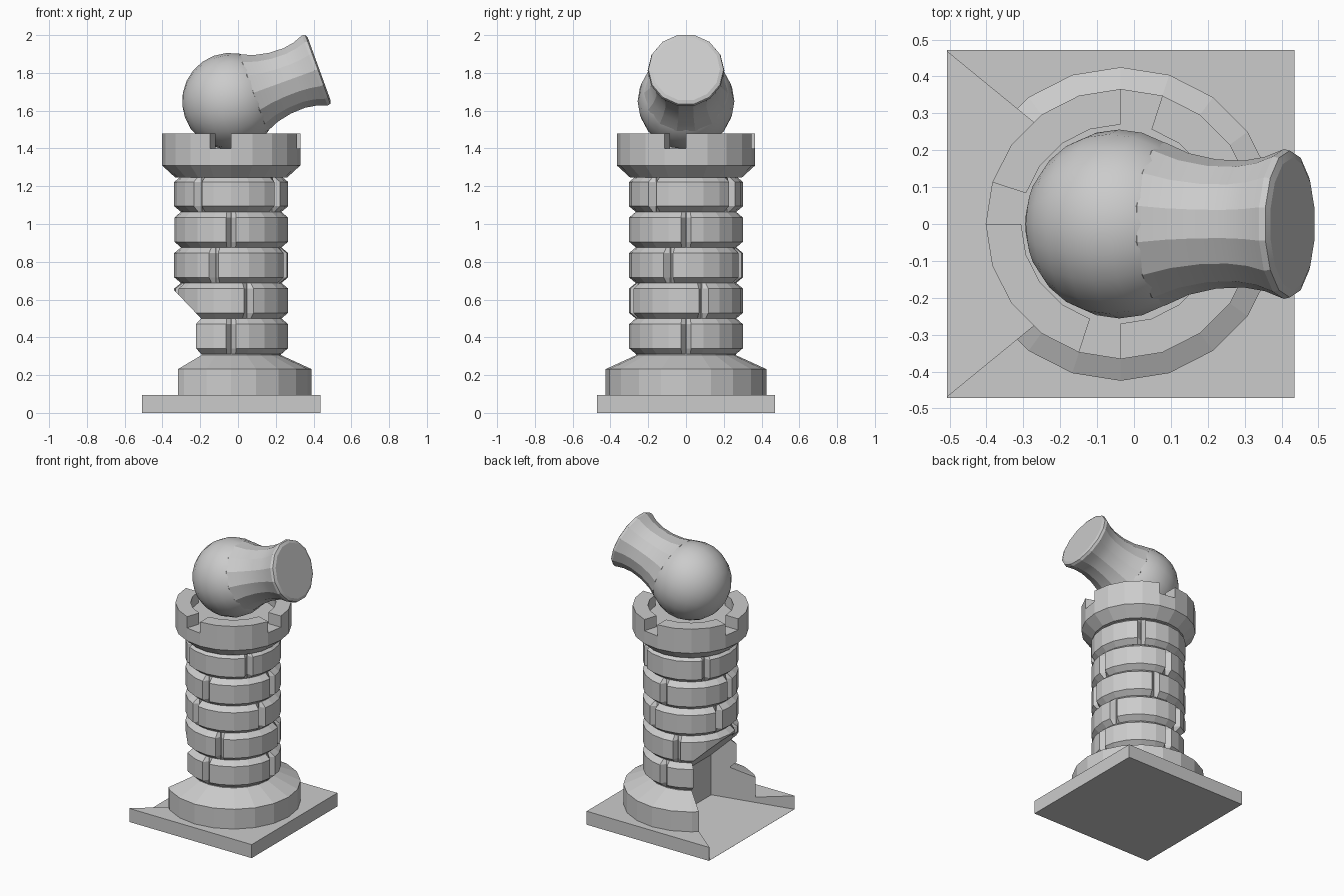
import bpy, bmesh, math
from mathutils import Matrix, Vector

if "Cube" in bpy.data.objects:
    bpy.data.objects.remove(bpy.data.objects["Cube"])

AX = -0.036          # tower axis in x
SIDES = 20
STEP = 2 * math.pi / SIDES


def make_object(name, bm, smooth=None):
    bmesh.ops.remove_doubles(bm, verts=bm.verts, dist=1e-5)
    bmesh.ops.recalc_face_normals(bm, faces=bm.faces)
    me = bpy.data.meshes.new(name)
    bm.to_mesh(me)
    bm.free()
    ob = bpy.data.objects.new(name, me)
    bpy.context.collection.objects.link(ob)
    if smooth:
        bpy.ops.object.select_all(action='DESELECT')
        ob.select_set(True)
        bpy.context.view_layer.objects.active = ob
        bpy.ops.object.shade_smooth_by_angle(angle=math.radians(smooth))
    return ob


def bridge(bm, a, b, closed):
    n = len(a)
    for i in range(n if closed else n - 1):
        j = (i + 1) % n
        bm.faces.new((a[i], a[j], b[j], b[i]))


def lathe(bm, profile, n, phase=0.0, mat=Matrix()):
    """Closed solid of revolution about z from open (radius, z) profile."""
    rings = []
    for r, z in profile:
        rings.append([bm.verts.new(mat @ Vector((r * math.cos(phase + i * 2 * math.pi / n),
                                                 r * math.sin(phase + i * 2 * math.pi / n), z)))
                      for i in range(n)])
    for a, b in zip(rings, rings[1:]):
        bridge(bm, a, b, True)
    bm.faces.new(rings[0])
    bm.faces.new(rings[-1])


def arc_block(bm, columns):
    """Closed block swept round the axis; columns = (angle, [(r, z), ...])."""
    cols = [[bm.verts.new((AX + r * math.cos(a), r * math.sin(a), z)) for r, z in prof]
            for a, prof in columns]
    for a, b in zip(cols, cols[1:]):
        bridge(bm, a, b, True)
    bm.faces.new(cols[0])
    bm.faces.new(cols[-1])


tower = Matrix.Translation((AX, 0, 0))

# square plinth
bm = bmesh.new()
bmesh.ops.create_cube(bm, size=1, matrix=Matrix.Translation((AX, 0, 0.047)) @ Matrix.Diagonal((0.943, 0.943, 0.094, 1)))
plinth = make_object("plinth", bm)

# round footing with sloped shoulder
bm = bmesh.new()
lathe(bm, [(0.425, 0.09), (0.425, 0.232), (0.25, 0.312)], SIDES, 0, tower)
footing = make_object("footing", bm)

# plain core behind the bricks
bm = bmesh.new()
lathe(bm, [(0.264, 0.25), (0.264, 1.30)], SIDES, 0, tower)
core = make_object("tower_core", bm)

# five courses of four bevelled stone blocks
bm = bmesh.new()
H = 0.188
for course, shift in enumerate((0, 1, -1, 0, -2)):
    z0 = 0.312 + course * H
    z1 = z0 + H
    full = [(0.2, z0), (0.266, z0), (0.302, z0 + 0.03), (0.302, z1 - 0.03), (0.266, z1), (0.2, z1)]
    end = [(min(r, 0.266), z) for r, z in full]
    for q in range(4):
        a0 = (shift + 5 * q) * STEP
        bev = math.radians(5)
        angles = [a0 + bev] + [a0 + k * STEP for k in range(1, 5)] + [a0 + 5 * STEP - bev]
        gap = math.radians(0.4)
        cols = [(a0 + gap, end)] + [(a, full) for a in angles] + [(a0 + 5 * STEP - gap, end)]
        arc_block(bm, cols)
bricks = make_object("stone_courses", bm)

# crown: flared base plus four merlons with one-segment gaps
bm = bmesh.new()
lathe(bm, [(0.295, 1.245), (0.366, 1.31), (0.366, 1.40)], SIDES, 0, tower)
make_object("crown_base", bm)
bm = bmesh.new()
merlon = [(0.27, 1.398), (0.366, 1.398), (0.366, 1.478), (0.27, 1.478)]
for q in range(4):
    arc_block(bm, [((5 * q + k) * STEP, merlon) for k in range(5)])
make_object("merlons", bm)

# breach cut into the back side: trapezoid in plan, sloped floor and roof
bm = bmesh.new()
sections = []
for x, half, lo, hi in ((-0.10, 0.135, 0.12, 0.40), (-0.51, 0.47, 0.0, 0.83), (-0.60, 0.544, -0.026, 0.92)):
    sections.append([bm.verts.new(p) for p in
                     ((x, -half, lo), (x, half, lo), (x, half, hi), (x, -half, hi))])
for a, b in zip(sections, sections[1:]):
    bridge(bm, a, b, True)
bm.faces.new(sections[0])
bm.faces.new(sections[-1])
cutter = make_object("breach_cutter", bm)
for ob in (plinth, footing, core, bricks):
    mod = ob.modifiers.new("breach", 'BOOLEAN')
    mod.operation = 'DIFFERENCE'
    mod.solver = 'EXACT'
    mod.object = cutter
cutter.hide_render = True
cutter.hide_set(True)
cutter.display_type = 'WIRE'

# cannon: smooth ball and flared barrel tilted 20 degrees upward
aim = Matrix.Translation((-0.04, 0, 1.65)) @ Matrix.Rotation(math.radians(70), 4, 'Y')
bm = bmesh.new()
bmesh.ops.create_uvsphere(bm, u_segments=20, v_segments=12, radius=0.256, matrix=aim)
make_object("cannon_ball_joint", bm, 40)
bm = bmesh.new()
lathe(bm, [(0.19, 0.08), (0.222, 0.13), (0.192, 0.20), (0.175, 0.28), (0.172, 0.36),
           (0.182, 0.42), (0.203, 0.475), (0.199, 0.492), (0.18, 0.50)],
      14, math.pi / 14, aim)
make_object("cannon_barrel", bm, 15)
